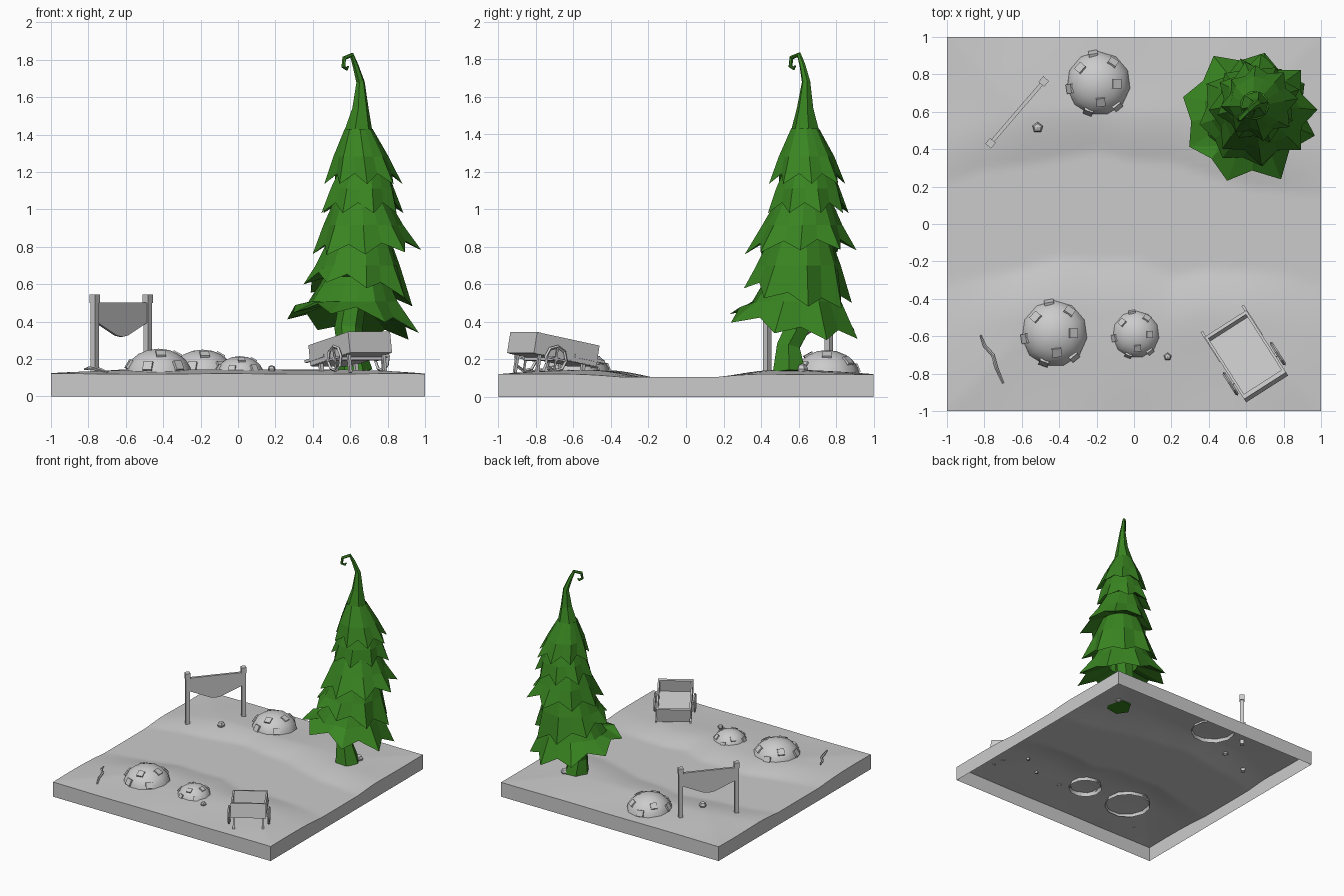
import bpy, bmesh, math, random
from mathutils import Vector, Matrix

if "Cube" in bpy.data.objects:
    bpy.data.objects.remove(bpy.data.objects["Cube"])

random.seed(4)
GREEN = bpy.data.materials.new("leaf_green")
GREEN.diffuse_color = (0.04, 0.23, 0.015, 1)
GREEN.use_nodes = True
GREEN.node_tree.nodes["Principled BSDF"].inputs["Base Color"].default_value = GREEN.diffuse_color


def finish(name, bm, mat=None, smooth=False):
    bmesh.ops.recalc_face_normals(bm, faces=bm.faces[:])
    me = bpy.data.meshes.new(name)
    bm.to_mesh(me)
    bm.free()
    ob = bpy.data.objects.new(name, me)
    bpy.context.collection.objects.link(ob)
    if mat:
        me.materials.append(mat)
    if smooth:
        bpy.context.view_layer.objects.active = ob
        ob.select_set(True)
        bpy.ops.object.shade_smooth_by_angle(angle=math.radians(35))
        ob.select_set(False)
    return ob


def add_box(bm, loc, size, frame=Matrix()):
    m = frame @ Matrix.Translation(loc) @ Matrix.Diagonal((*size, 1))
    bmesh.ops.create_cube(bm, size=1, matrix=m)


def basis(x, y, z, loc):
    m = Matrix((x, y, z)).transposed().to_4x4()
    m.translation = loc
    return m


def skin(bm, rings):
    for a, b in zip(rings, rings[1:]):
        n = len(a)
        for i in range(n):
            j = (i + 1) % n
            bm.faces.new((a[i], a[j], b[j], b[i]))


def tube(name, pts, sides, ref, mat=None):
    """Tapered tube through (x, y, z, radius) points."""
    bm = bmesh.new()
    ps = [Vector(p[:3]) for p in pts]
    rings = []
    for k, p in enumerate(ps):
        t = (ps[min(k + 1, len(ps) - 1)] - ps[max(k - 1, 0)]).normalized()
        x = (Vector(ref) - t * t.dot(Vector(ref))).normalized()
        y = t.cross(x)
        r = pts[k][3]
        rings.append([bm.verts.new(p + (x * math.cos(a) + y * math.sin(a)) * r)
                      for a in (math.tau * i / sides for i in range(sides))])
    skin(bm, rings)
    bm.faces.new(rings[0])
    bm.faces.new(rings[-1])
    return finish(name, bm, mat)


# Ground with a flat stream bed between wavy banks
NORTH = [(-1, .22), (-.8, .29), (-.5, .33), (-.2, .39), (0, .34), (.2, .33), (.4, .26), (.6, .2), (1, .15)]
SOUTH = [(-1, .32), (-.6, .24), (-.4, .18), (-.2, .2), (0, .19), (.2, .28), (.4, .24), (.8, .27), (1, .33)]


def interp(table, x):
    for (x0, y0), (x1, y1) in zip(table, table[1:]):
        if x <= x1:
            return y0 + (y1 - y0) * (x - x0) / (x1 - x0)
    return table[-1][1]


def height(x, y):
    d = abs(y) - interp(NORTH if y > 0 else SOUTH, x)
    s = min(max(d / .28, 0), 1)
    edge = min(1, .4 + .6 * (1 - max(abs(x), abs(y))) / .4)
    ripple = .004 * math.sin(7 * x + 2) * math.sin(6 * y)
    return .105 + (.038 * math.sin(s * math.pi / 2) * edge) + ripple * s


bm = bmesh.new()
bmesh.ops.create_grid(bm, x_segments=64, y_segments=64, size=1)
for v in bm.verts:
    v.co.z = height(v.co.x, v.co.y)
rim = [e for e in bm.edges if e.is_boundary]
new = bmesh.ops.extrude_edge_only(bm, edges=rim)["geom"]
for v in new:
    if isinstance(v, bmesh.types.BMVert):
        v.co.z = 0
finish("ground", bm, smooth=True)

# Stone mounds with square chips
CHIPS = [(0, .56), (56, .8), (139, .74), (-83, .57), (-50, .92), (190, .9), (250, .93), (100, .95)]
for k, (x, y, r, h) in enumerate([(-.19, .75, .175, .14), (-.425, -.585, .182, .145), (.01, -.59, .132, .105)]):
    bm = bmesh.new()
    bmesh.ops.create_uvsphere(bm, u_segments=11, v_segments=10, radius=1)
    bmesh.ops.delete(bm, geom=[v for v in bm.verts if v.co.z < -.01], context='VERTS')
    bmesh.ops.transform(bm, matrix=Matrix.Translation((x, y, .11)) @ Matrix.Diagonal((r, r, h, 1)), verts=bm.verts[:])
    finish(f"mound_{k}", bm, smooth=True)
    bm = bmesh.new()
    for deg, d in CHIPS:
        a = math.radians(deg)
        p = Vector((d * r * math.cos(a), d * r * math.sin(a), h * math.sqrt(1 - d * d)))
        n = Vector((p.x / r**2, p.y / r**2, p.z / h**2)).normalized()
        f = n.to_track_quat('Z', 'Y').to_matrix().to_4x4()
        f.translation = p + Vector((x, y, .11))
        s = r * .28
        add_box(bm, (0, 0, -.003), (s, s, .016), f)
    finish(f"mound_chips_{k}", bm)

# Banner hung between two posts
A, B = Vector((-.767, .432, 0)), Vector((-.483, .762, 0))
u = (B - A).normalized()
side = Vector((-u.y, u.x, 0))
for k, p in enumerate((A, B)):
    f = basis(u, side, Vector((0, 0, 1)), p)
    bm = bmesh.new()
    add_box(bm, (0, 0, .3), (.032, .032, .4), f)
    add_box(bm, (0, 0, .522), (.04, .04, .046), f)
    finish(f"banner_post_{k}", bm)
L = (B - A).length
bm = bmesh.new()
f = basis(u, side, Vector((0, 0, 1)), A)
outline = [(0, .503), (L, .503), (L, .40), (L * .6, .325), (L * .5, .318), (L * .4, .325), (0, .40)]
face = bm.faces.new([bm.verts.new(f @ Vector((a, -.01, z))) for a, z in outline])
ext = bmesh.ops.extrude_face_region(bm, geom=[face])["geom"]
bmesh.ops.translate(bm, vec=side * .02, verts=[g for g in ext if isinstance(g, bmesh.types.BMVert)])
finish("banner_panel", bm)

# Loose stones and twig
for k, (x, y, s) in enumerate([(-.515, .515, .03), (.18, -.71, .022), (.68, .62, .03)]):
    bm = bmesh.new()
    bmesh.ops.create_uvsphere(bm, u_segments=5, v_segments=4, radius=s,
                              matrix=Matrix.Translation((x, y, height(x, y) + s * .4)))
    finish(f"loose_stone_{k}", bm)
tube("twig", [(-.82, -.595, .145, .005), (-.80, -.65, .15, .009), (-.755, -.70, .147, .01),
              (-.735, -.77, .143, .009), (-.70, -.85, .13, .006)], 5, (0, 0, 1))

# Tilted hand cart
cu = Vector((.53, -.83, .18)).normalized()
cv = Vector((-cu.y, cu.x, 0)).normalized()
cart = basis(cu, cv, cu.cross(cv), Vector((.605, -.715, .195)))
bm = bmesh.new()
add_box(bm, (0, 0, .01), (.39, .26, .018), cart)
for s in (-1, 1):
    add_box(bm, (0, s * .126, .06), (.39, .014, .112), cart)
add_box(bm, (.19, 0, .06), (.024, .266, .114), cart)
add_box(bm, (-.19, 0, .06), (.018, .266, .112), cart)
finish("cart_box", bm)
bm = bmesh.new()
add_box(bm, (.07, 0, -.005), (.02, .31, .02), cart)
for s in (-1, 1):
    add_box(bm, (-.15, s * .13, .035), (.19, .014, .016), cart)
    add_box(bm, (-.13, s * .11, -.02), (.02, .02, .06), cart)
    add_box(bm, (.15, s * .11, -.045), (.016, .016, .1), cart)
finish("cart_handles_and_legs", bm)
for s in (-1, 1):
    wheel = cart @ Matrix.Translation((.07, s * .15, -.005)) @ Matrix.Rotation(math.pi / 2, 4, 'X')
    bpy.ops.mesh.primitive_torus_add(major_segments=8, minor_segments=4, major_radius=.066, minor_radius=.009)
    ob = bpy.context.object
    ob.name = "cart_wheel_left" if s < 0 else "cart_wheel_right"
    ob.matrix_world = wheel
    ob.select_set(False)
    bm = bmesh.new()
    for k in range(2):
        add_box(bm, (0, 0, 0), (.125, .01, .008), wheel @ Matrix.Rotation(k * math.pi / 2, 4, 'Z'))
    finish("cart_wheel_spokes", bm)

# Fir tree: trunk, ragged drooping tiers, hooked spire
tube("tree_trunk", [(.62, .55, .13, .10), (.60, .545, .27, .07), (.59, .59, .36, .075), (.62, .61, .55, .07)],
     6, (1, 0, 0), GREEN)


def tier(name, base, r, z, top, top_r, top_z, tilt, mid, turn):
    bm, n = bmesh.new(), 8
    rings = [[], [], [], []]
    c0, c1 = Vector((*base, z)), Vector((*top, top_z))
    for i in range(2 * n):
        a = math.tau * i / (2 * n) + turn
        d = Vector((math.cos(a), math.sin(a), 0))
        tip = i % 2 == 0
        ro = r * (random.uniform(.93, 1.06) if tip else .8)
        zo = -tilt * math.cos(a - math.pi / 4) + (0 if tip else .055)
        rm = (top_r + (r - top_r) * mid) * (1.03 if tip else .95)
        for ring, p in zip(rings, (c0 + d * r * .3 + Vector((0, 0, .12)),
                                   c0 + d * ro + Vector((0, 0, zo)),
                                   c0.lerp(c1, .5) + d * rm, c1 + d * top_r)):
            ring.append(bm.verts.new(p))
    skin(bm, rings)
    finish(name, bm, GREEN)


tier("tree_tier_1", (.60, .58), .37, .375, (.63, .6), .17, .64, .075, .35, .5)
tier("tree_tier_2", (.63, .59), .30, .54, (.65, .61), .16, .86, .07, .45, .2)
tier("tree_tier_3", (.68, .61), .29, .77, (.66, .63), .14, 1.06, -.015, .45, 0)
tier("tree_tier_4", (.66, .65), .225, .98, (.67, .65), .12, 1.24, 0, .5, .3)
tier("tree_tier_5", (.67, .65), .2, 1.135, (.645, .635), .075, 1.43, 0, .55, .1)
tube("tree_spire", [(.645, .635, 1.42, .077), (.655, .635, 1.54, .045), (.655, .64, 1.68, .023),
                    (.628, .62, 1.77, .016), (.608, .602, 1.825, .013), (.568, .562, 1.808, .012),
                    (.563, .557, 1.762, .011), (.582, .575, 1.75, .009), (.588, .581, 1.765, .006)],
     6, (1, -1, 0), GREEN)
